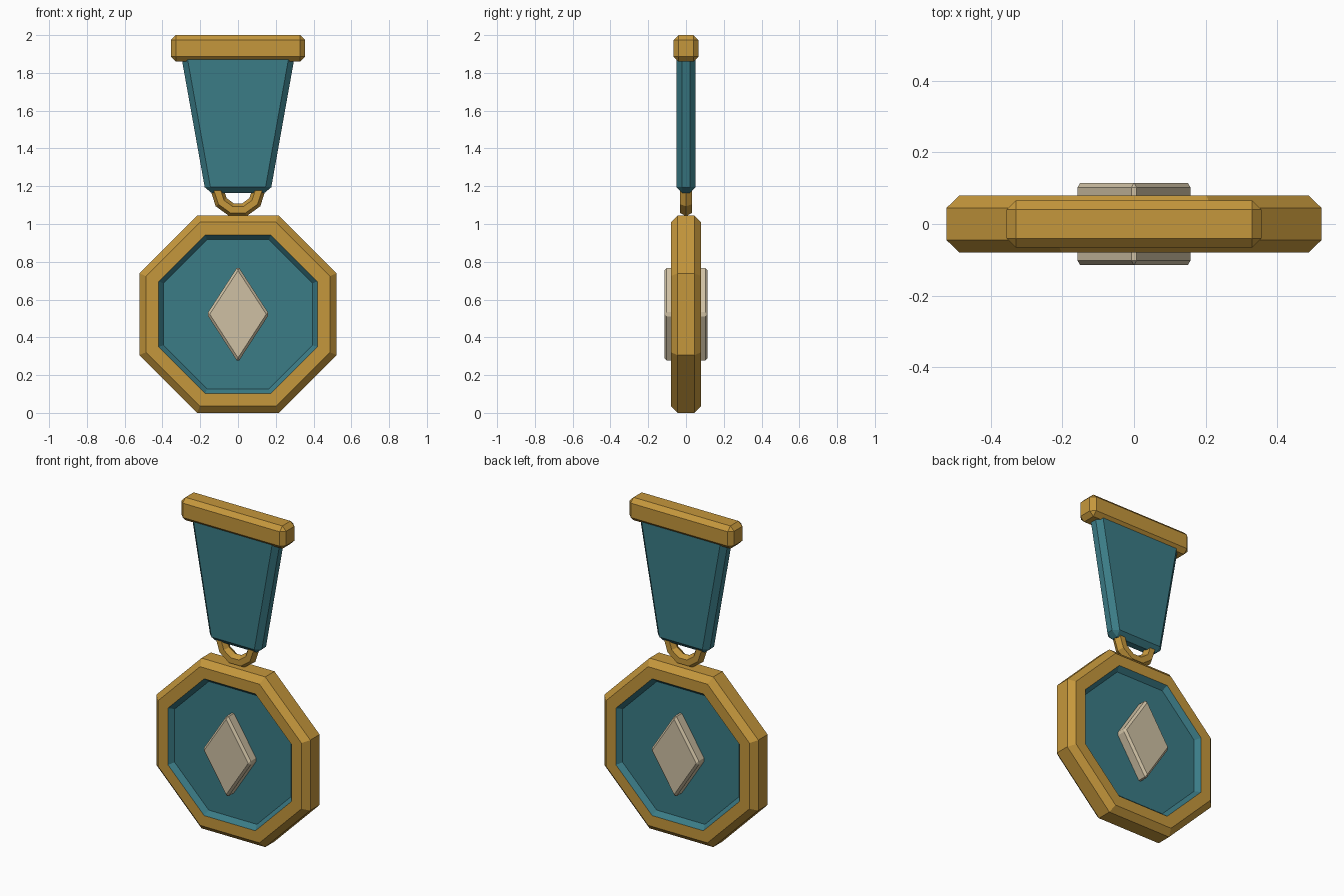
import bpy, bmesh, math
from mathutils import Matrix

if "Cube" in bpy.data.objects:
    bpy.data.objects.remove(bpy.data.objects["Cube"])


def material(name, rgb):
    m = bpy.data.materials.new(name)
    m.diffuse_color = (*rgb, 1)
    m.use_nodes = True
    m.node_tree.nodes["Principled BSDF"].inputs["Base Color"].default_value = m.diffuse_color
    return m


gold = material("gold", (0.56, 0.31, 0.045))
teal = material("teal", (0.043, 0.2, 0.24))
ivory = material("ivory", (0.62, 0.53, 0.37))


def finish(bm, name, mats):
    bmesh.ops.recalc_face_normals(bm, faces=bm.faces)
    me = bpy.data.meshes.new(name)
    bm.to_mesh(me)
    bm.free()
    for m in mats:
        me.materials.append(m)
    ob = bpy.data.objects.new(name, me)
    bpy.context.collection.objects.link(ob)
    return ob


def plate(name, outline, half_depth, bevel, mat):
    """Front outline (x, z) given depth in y, with chamfered edges."""
    bm = bmesh.new()
    front = [bm.verts.new((x, -half_depth, z)) for x, z in outline]
    back = [bm.verts.new((x, half_depth, z)) for x, z in outline]
    bm.faces.new(front)
    bm.faces.new(back[::-1])
    n = len(outline)
    for i in range(n):
        j = (i + 1) % n
        bm.faces.new((front[i], back[i], back[j], front[j]))
    ob = finish(bm, name, [mat])
    mod = ob.modifiers.new("chamfer", 'BEVEL')
    mod.width = bevel
    mod.segments = 1
    mod.limit_method = 'NONE'
    return ob


MID = 0.5225  # height of the medal centre

# Octagonal medal: gold rim, teal recess on both sides (apothem, y)
half = [(0.395, -0.05), (0.42, -0.08), (0.487, -0.08), (0.5225, -0.045)]
profile = half + [(a, -y) for a, y in reversed(half)]
bm = bmesh.new()
rings = []
for a, y in profile:
    r = a / math.cos(math.pi / 8)
    angles = [math.pi / 8 + k * math.pi / 4 for k in range(8)]
    rings.append([bm.verts.new((r * math.cos(t), y, MID + r * math.sin(t))) for t in angles])
for i in range(len(rings) - 1):
    for k in range(8):
        m = (k + 1) % 8
        f = bm.faces.new((rings[i][k], rings[i][m], rings[i + 1][m], rings[i + 1][k]))
        f.material_index = 1 if i in (0, len(rings) - 2) else 0
for ring in (rings[0], rings[-1]):
    bm.faces.new(ring).material_index = 1
finish(bm, "medal_disc", [gold, teal])

# Diamond emblem passing through both faces
plate("diamond_emblem", [(-0.165, MID), (0, MID - 0.255), (0.165, MID), (0, MID + 0.255)],
      0.115, 0.013, ivory)

# Tapered ribbon
plate("ribbon", [(-0.171, 1.165), (0.171, 1.165), (0.306, 1.92), (-0.306, 1.92)],
      0.05, 0.03, teal)

# Top bar
plate("top_bar", [(-0.355, 1.86), (0.355, 1.86), (0.355, 2.0), (-0.355, 2.0)],
      0.066, 0.026, gold)

# Ten-sided hanging ring
bm = bmesh.new()
R, r, N, M = 0.11, 0.036, 10, 6
loops = []
for i in range(N):
    a = 2 * math.pi * i / N
    loop = []
    for j in range(M):
        b = 2 * math.pi * j / M
        d = R + r * math.cos(b)
        loop.append(bm.verts.new((d * math.cos(a), r * math.sin(b), 1.18 + d * math.sin(a))))
    loops.append(loop)
for i in range(N):
    p, q = loops[i], loops[(i + 1) % N]
    for j in range(M):
        k = (j + 1) % M
        bm.faces.new((p[j], q[j], q[k], p[k]))
finish(bm, "hanging_ring", [gold])
